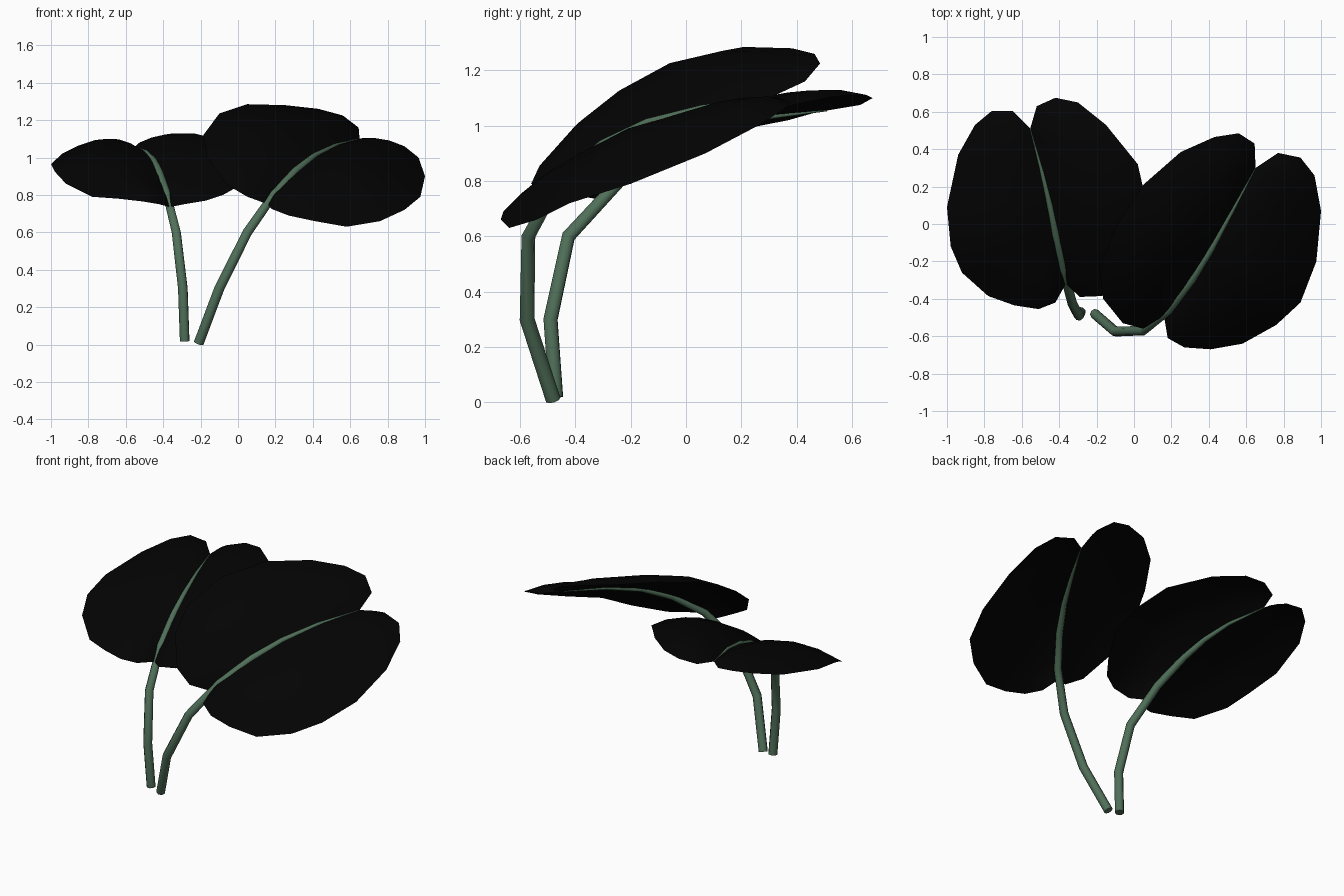
import bpy
from math import sin, pi
from mathutils import Vector

if "Cube" in bpy.data.objects:
    bpy.data.objects.remove(bpy.data.objects["Cube"])


def material(name, color):
    m = bpy.data.materials.new(name)
    m.diffuse_color = color
    m.use_nodes = True
    m.node_tree.nodes["Principled BSDF"].inputs["Base Color"].default_value = m.diffuse_color
    return m


STEM = material("stem_green", (0.08, 0.16, 0.10, 1))
LEAF = material("leaf_black", (0.001, 0.001, 0.001, 1))


def make_stem(name, pts):
    # tapered tube that becomes the midrib of the leaf
    cu = bpy.data.curves.new(name, 'CURVE')
    cu.dimensions = '3D'
    cu.bevel_depth = 0.027
    cu.bevel_resolution = 2
    cu.use_fill_caps = True
    sp = cu.splines.new('POLY')
    sp.points.add(len(pts) - 1)
    radii = [1, 1, 0.95, 0.85, 0.75, 0.6, 0.4, 0.1]
    for p, co, r in zip(sp.points, pts, radii):
        p.co = (*co, 1)
        p.radius = r
    sp.use_smooth = True
    cu.materials.append(STEM)
    ob = bpy.data.objects.new(name, cu)
    bpy.context.collection.objects.link(ob)


def sample(path, t):
    # point at fraction t of a polyline's length
    path = [Vector(p) for p in path]
    seg = [(b - a).length for a, b in zip(path, path[1:])]
    d = t * sum(seg)
    for a, b, s in zip(path, path[1:], seg):
        if d <= s:
            return a.lerp(b, d / s)
        d -= s
    return path[-1]


def make_half_leaf(name, rib, edge, rows=4, bulge=0.07):
    # domed sheet stretched between midrib and outer edge, running tip to base
    n = len(edge)
    verts, faces = [], []
    for i, e in enumerate(edge):
        t = (i + 1) / (n + 1)
        r = sample(rib, t)
        for j in range(rows + 1):
            s = j / rows
            p = r.lerp(Vector(e), s)
            p.z += bulge * sin(pi * t) * 4 * s * (1 - s)
            verts.append(p)
    w = rows + 1
    for i in range(n - 1):
        for j in range(rows):
            a = i * w + j
            faces.append((a, a + 1, a + w + 1, a + w))
    # close the tip and base with fans
    tip, base = len(verts), len(verts) + 1
    verts += [Vector(rib[0]), Vector(rib[-1])]
    for j in range(rows):
        faces.append((tip, j + 1, j))
        k = (n - 1) * w + j
        faces.append((base, k, k + 1))
    me = bpy.data.meshes.new(name)
    me.from_pydata(verts, [], faces)
    if sum(p.normal.z for p in me.polygons) < 0:
        me.flip_normals()
    me.shade_smooth()
    me.materials.append(LEAF)
    ob = bpy.data.objects.new(name, me)
    bpy.context.collection.objects.link(ob)


# right plant
right = [(-.21, -.48, .008), (-.1, -.575, .3), (.05, -.57, .6), (.19, -.46, .8),
         (.31, -.30, .93), (.41, -.14, 1.01), (.52, .06, 1.065), (.65, .3, 1.1)]
make_stem("right_stem", right)
right_rib = right[:3:-1] + [right[3], (.16, -.49, .75)]
make_half_leaf("right_leaf_inner", right_rib, [
    (.645, .43, 1.16), (.56, .485, 1.225), (.43, .465, 1.26), (.25, .385, 1.28),
    (.05, .21, 1.285), (-.1, -.02, 1.235), (-.185, -.24, 1.12),
    (-.165, -.4, 1.0), (-.06, -.53, .855), (.05, -.56, .79)])
make_half_leaf("right_leaf_outer", right_rib, [
    (.77, .38, 1.085), (.89, .355, 1.06), (.965, .26, 1.0), (1.0, .07, .9),
    (.975, -.2, .79), (.89, -.42, .72), (.76, -.54, .66), (.58, -.64, .63),
    (.41, -.67, .66), (.27, -.66, .69), (.18, -.61, .725)])

# left plant
left = [(-.285, -.47, .018), (-.295, -.49, .3), (-.33, -.425, .6), (-.38, -.24, .8),
        (-.42, -.05, .92), (-.45, .1, .985), (-.49, .27, 1.03), (-.555, .51, 1.055)]
make_stem("left_stem", left)
left_rib = left[:3:-1] + [left[3], (-.365, -.32, .735)]
make_half_leaf("left_leaf_outer", left_rib, [
    (-.65, .605, 1.075), (-.76, .605, 1.085), (-.85, .53, 1.065), (-.94, .37, 1.02),
    (-1.0, .09, .965), (-.98, -.12, .925), (-.92, -.26, .86), (-.78, -.385, .79),
    (-.64, -.435, .78), (-.51, -.455, .765), (-.42, -.42, .75)])
make_half_leaf("left_leaf_inner", left_rib, [
    (-.52, .63, 1.075), (-.42, .675, 1.1), (-.3, .65, 1.112), (-.15, .53, 1.105),
    (.02, .32, 1.06), (.07, .1, 1.0), (.07, -.08, .93), (0, -.23, .845),
    (-.08, -.34, .8), (-.17, -.385, .77), (-.29, -.39, .75)])
